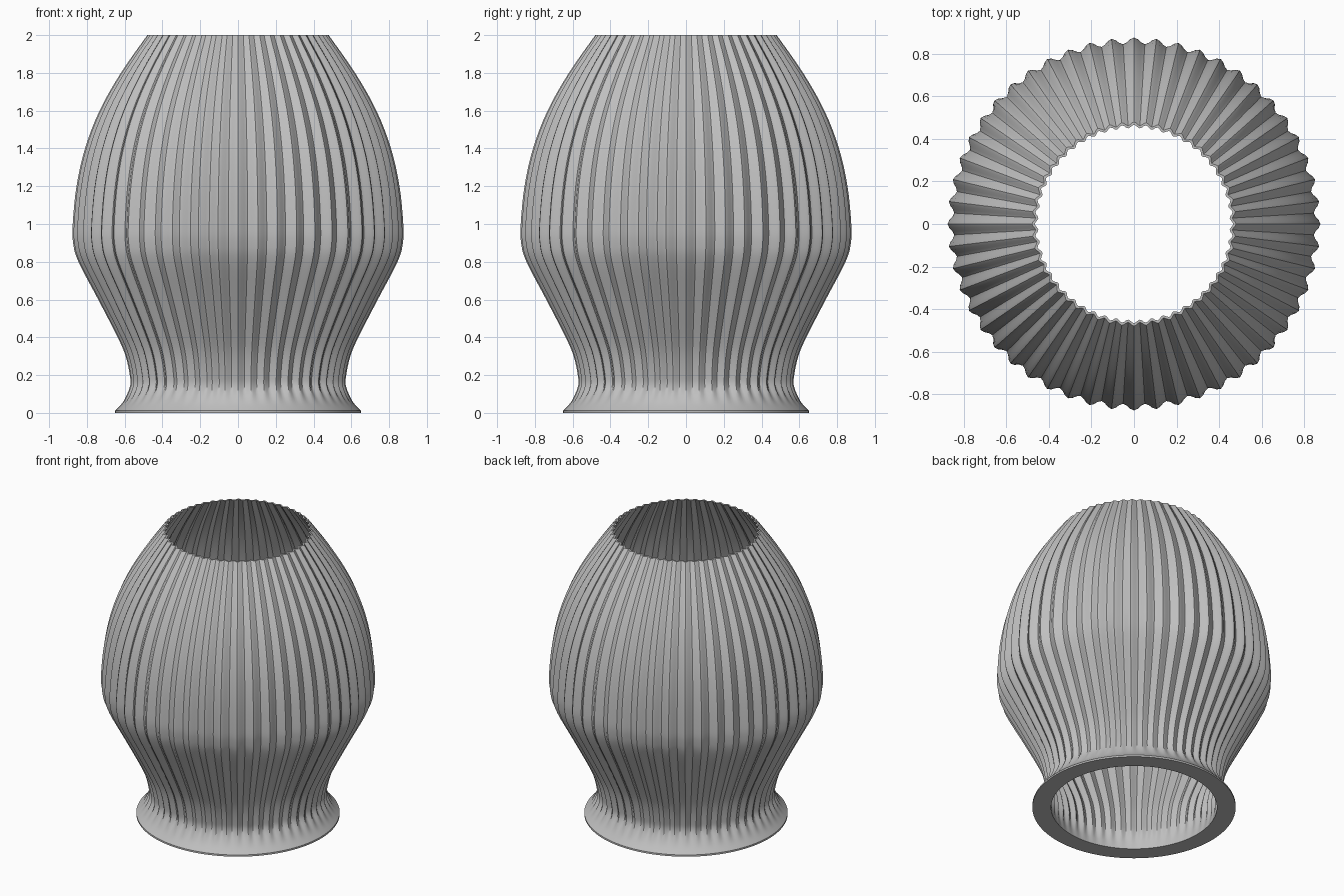
import bpy, bmesh, math

cube = bpy.data.objects.get("Cube")
if cube:
    bpy.data.objects.remove(cube, do_unlink=True)

RIBS = 52
STEPS = 6          # points around each rib
WALL = 0.013
DEPTH = 0.017      # rib depth relative to radius

# Outer crest line from foot to rim: (radius, height)
PROFILE = [(0.65, 0.012), (0.607, 0.06), (0.572, 0.14), (0.573, 0.2),
           (0.595, 0.3), (0.637, 0.4), (0.74, 0.6), (0.845, 0.8),
           (0.873, 0.9), (0.875, 1.0), (0.855, 1.2), (0.81, 1.4),
           (0.733, 1.6), (0.62, 1.8), (0.48, 2.0)]


def smooth_line(points, cuts=4):
    """Rounded curve through the profile points."""
    result = []
    last = len(points) - 1
    for i in range(last):
        a, b, c, d = (points[min(max(i + k, 0), last)] for k in (-1, 0, 1, 2))
        for s in range(cuts):
            t = s / cuts
            result.append(tuple(
                0.5 * (2 * q + (r - p) * t + (2 * p - 5 * q + 4 * r - w) * t * t
                       + (3 * q - p - 3 * r + w) * t ** 3)
                for p, q, r, w in zip(a, b, c, d)))
    return result + [points[-1]]


def rib_strength(z):
    """Ribs fade into the plain round foot."""
    t = min(max((z - 0.03) / 0.12, 0), 1)
    return DEPTH * t * t * (3 - 2 * t)


# Closed wall section: outside going up, inside coming down
outside = smooth_line(PROFILE)
inside = [(r - WALL, z) for r, z in reversed(outside) if z > 0.15]
section = [(0.65, 0.0)] + outside + inside + [(0.55, 0.1), (0.54, 0.05), (0.53, 0.0)]

bm = bmesh.new()
count = RIBS * STEPS
rings = []
for radius, z in section:
    ring = []
    for i in range(count):
        angle = math.tau * i / count
        wave = 1 - math.cos(RIBS * angle)
        r = radius * (1 - rib_strength(z) * wave)
        ring.append(bm.verts.new((r * math.sin(angle), -r * math.cos(angle), z)))
    rings.append(ring)

for j, low in enumerate(rings):
    high = rings[(j + 1) % len(rings)]
    for i in range(count):
        k = (i + 1) % count
        bm.faces.new((low[i], low[k], high[k], high[i]))
bmesh.ops.recalc_face_normals(bm, faces=bm.faces)

mesh = bpy.data.meshes.new("ribbed_shade")
bm.to_mesh(mesh)
bm.free()
shade = bpy.data.objects.new("ribbed_shade", mesh)
bpy.context.collection.objects.link(shade)

# Plain grey finish
grey = bpy.data.materials.new("light_grey")
grey.use_nodes = True
colour = (0.52, 0.52, 0.52, 1)
grey.diffuse_color = colour
grey.node_tree.nodes["Principled BSDF"].inputs["Base Color"].default_value = colour
mesh.materials.append(grey)

bpy.ops.object.select_all(action="DESELECT")
shade.select_set(True)
bpy.context.view_layer.objects.active = shade
bpy.ops.object.shade_smooth_by_angle(angle=math.radians(30))
